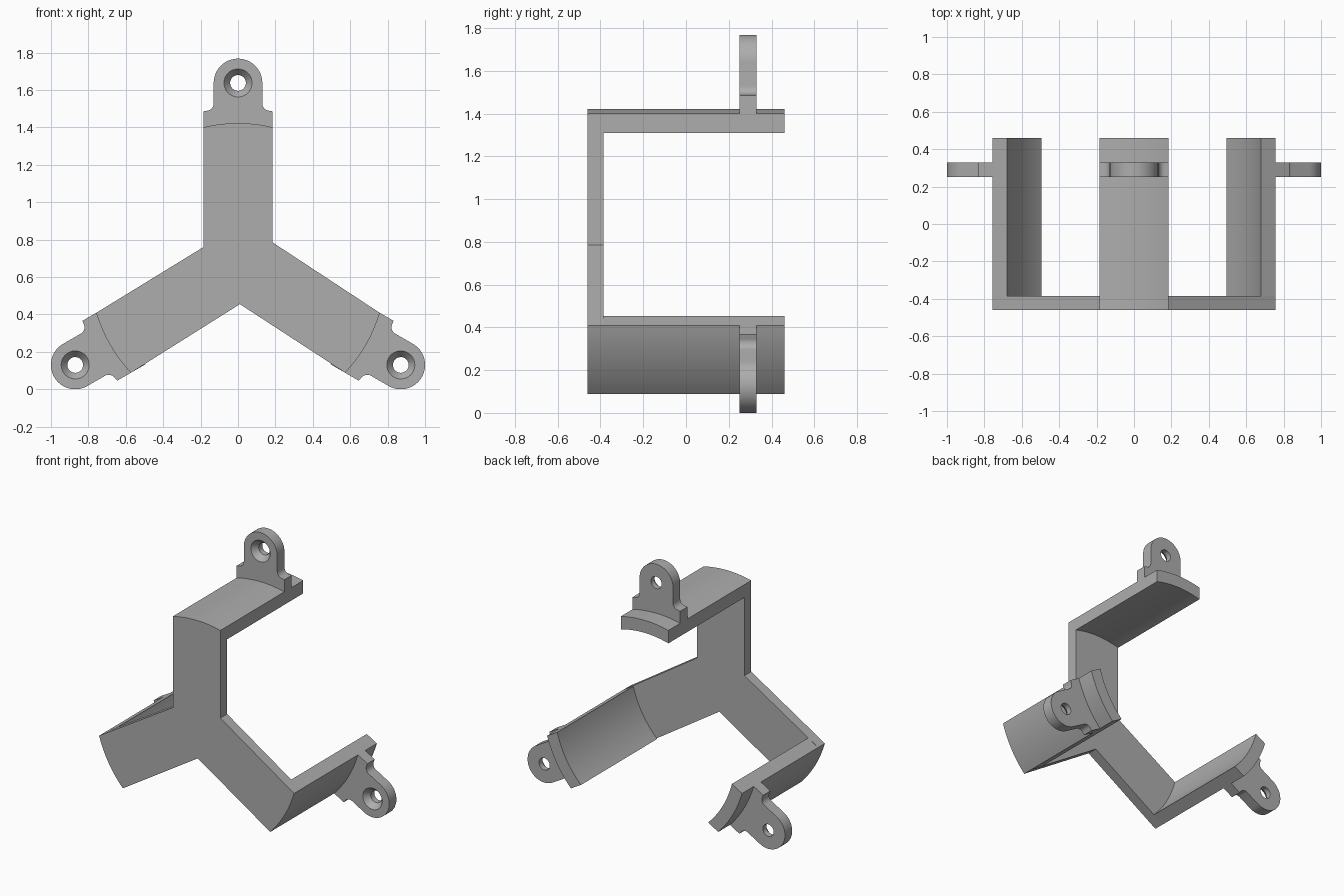
import bpy, bmesh
from math import sin, cos, asin, radians, pi

cube = bpy.data.objects.get("Cube")
if cube:
    bpy.data.objects.remove(cube)

CENTRE_Z = 0.6325
HALF = 0.185            # half width of an arm
OUTER, INNER = 0.79, 0.702
FRONT, PLATE_BACK, BACK = -0.46, -0.385, 0.46
LUG_FRONT, LUG_BACK = 0.25, 0.33
HOLE_U, LUG_R = 1.005, 0.13

grey = bpy.data.materials.new("plain grey")
grey.use_nodes = True
colour = (0.42, 0.42, 0.42, 1)
grey.diffuse_color = colour
grey.node_tree.nodes["Principled BSDF"].inputs["Base Color"].default_value = colour


def turn(points, angle):
    """Arm frame (across, outward) to world (x, z)."""
    a = radians(angle)
    return [(s * cos(a) + u * sin(a), CENTRE_Z + u * cos(a) - s * sin(a))
            for s, u in points]


def arc(s, u, r, start, end, n):
    """Points on an arc, angles in radians from the across axis."""
    return [(s + r * cos(start + (end - start) * i / n),
             u + r * sin(start + (end - start) * i / n)) for i in range(n + 1)]


def band_arc(r):
    t = asin(HALF / r)
    return arc(0, 0, r, pi / 2 + t, pi / 2 - t, 16)


def loft(name, rings):
    """Solid through successive rings of 3D points, capped at both ends."""
    bm = bmesh.new()
    loops = [[bm.verts.new(p) for p in ring] for ring in rings]
    for a, b in zip(loops, loops[1:]):
        for i in range(len(a)):
            j = (i + 1) % len(a)
            bm.faces.new((a[i], a[j], b[j], b[i]))
    bm.faces.new(loops[0])
    bm.faces.new(loops[-1])
    bmesh.ops.recalc_face_normals(bm, faces=bm.faces)
    mesh = bpy.data.meshes.new(name)
    bm.to_mesh(mesh)
    bm.free()
    mesh.materials.append(grey)
    obj = bpy.data.objects.new(name, mesh)
    bpy.context.collection.objects.link(obj)
    return obj


def extrude(name, outline, y0, y1):
    return loft(name, [[(x, y, z) for x, z in outline] for y in (y0, y1)])


def smooth(obj):
    bpy.ops.object.select_all(action="DESELECT")
    obj.select_set(True)
    bpy.context.view_layer.objects.active = obj
    bpy.ops.object.shade_smooth_by_angle(angle=radians(30))


arms = {"top": 0, "left": 120, "right": 240}
crotches = {"top": (HALF, 0.785), "left": (0.01, 0.455), "right": (-HALF, 0.76)}

# Three-armed front plate
outline = []
for arm, angle in arms.items():
    outline += turn(band_arc(OUTER), angle) + [crotches[arm]]
smooth(extrude("front_plate", outline, FRONT, PLATE_BACK))

# Lug outline: shoulder, concave fillet and neck on one side, mirrored
fillet = 0.04
shoulder = [(HALF, 0.853), (LUG_R + fillet, 0.856)]
shoulder += arc(LUG_R + fillet, 0.856 + fillet, fillet, -pi / 2, -pi, 8)[1:]
lug = (band_arc(OUTER) + shoulder
       + arc(0, HOLE_U, LUG_R, 0, pi, 32)
       + [(-s, u) for s, u in reversed(shoulder)])

# Countersunk screw hole: (y, radius)
hole = [(LUG_FRONT - 0.02, 0.075), (LUG_FRONT, 0.075),
        (LUG_FRONT + 0.04, 0.042), (LUG_BACK + 0.02, 0.042)]

for arm, angle in arms.items():
    # Curved grip band
    profile = band_arc(OUTER) + band_arc(INNER)[::-1]
    smooth(extrude(arm + "_band", turn(profile, angle), PLATE_BACK, BACK))

    # Mounting lug
    tab = extrude(arm + "_lug", turn(lug, angle), LUG_FRONT, LUG_BACK)
    cutter = loft("hole_cutter", [
        [(x, y, z) for x, z in turn(arc(0, HOLE_U, r, 0, 2 * pi, 40)[:-1], angle)]
        for y, r in hole])
    cutter.hide_render = True
    mod = tab.modifiers.new("screw_hole", "BOOLEAN")
    mod.operation, mod.solver, mod.object = "DIFFERENCE", "EXACT", cutter
    bpy.context.view_layer.objects.active = tab
    bpy.ops.object.modifier_apply(modifier=mod.name)
    bpy.data.objects.remove(cutter)
    smooth(tab)
